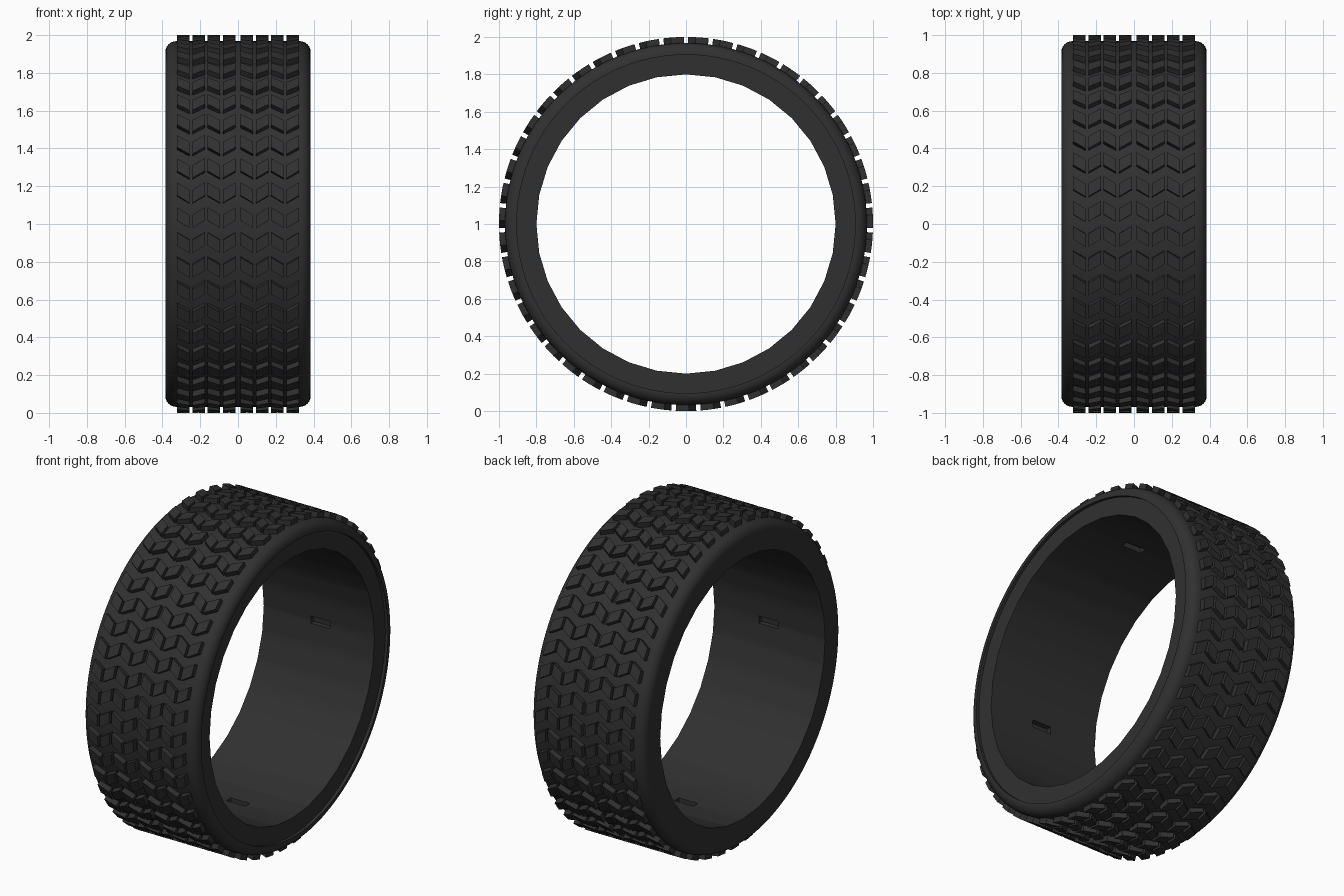
import bpy, bmesh, math
from mathutils import Matrix

if "Cube" in bpy.data.objects:
    bpy.data.objects.remove(bpy.data.objects["Cube"])

rubber = bpy.data.materials.new("black_rubber")
rubber.diffuse_color = (0.03, 0.03, 0.03, 1)
rubber.use_nodes = True
rubber.node_tree.nodes["Principled BSDF"].inputs["Base Color"].default_value = rubber.diffuse_color
C = Matrix.Translation((0, 0, 1))          # wheel centre


def make_object(name, bm):
    bmesh.ops.recalc_face_normals(bm, faces=bm.faces)
    me = bpy.data.meshes.new(name)
    bm.to_mesh(me)
    bm.free()
    me.materials.append(rubber)
    ob = bpy.data.objects.new(name, me)
    bpy.context.collection.objects.link(ob)
    return ob


def lathe(name, profile, seg):
    """Spin a closed (x, radius) profile around the x axis."""
    bm = bmesh.new()
    rings = []
    for i in range(seg):
        a = 2 * math.pi * i / seg
        rings.append([bm.verts.new((x, -r * math.sin(a), 1 + r * math.cos(a)))
                      for x, r in profile])
    n = len(profile)
    for i in range(seg):
        p, q = rings[i], rings[(i + 1) % seg]
        for j in range(n):
            k = (j + 1) % n
            bm.faces.new((p[j], p[k], q[k], q[j]))
    return make_object(name, bm)


# Carcass: rounded shoulders, with a shallow recess in the right sidewall
W, R, F = 0.385, 0.968, 0.058
arc = [(W - F + F * math.sin(t), R - F + F * math.cos(t))
       for t in [math.pi / 2 * i / 6 for i in range(7)]]
profile = [(-x, r) for x, r in reversed(arc)] + arc
profile += [(W, 0.905), (W - 0.018, 0.905), (W - 0.018, 0.70), (-W, 0.70)]
body = lathe("tyre_body", profile, 96)

# Cutter: faceted bore
bm = bmesh.new()
bmesh.ops.create_cone(bm, cap_ends=True, segments=32, radius1=0.8, radius2=0.8,
                      depth=1.2, matrix=C @ Matrix.Rotation(math.pi / 2, 4, 'Y'))
bore = make_object("bore_cutter", bm)

# Cutter: four small slots on the inner wall
bm = bmesh.new()
for i in range(4):
    m = (C @ Matrix.Rotation(i * math.pi / 2, 4, 'X')
         @ Matrix.Translation((0, 0, 0.79)) @ Matrix.Diagonal((0.13, 0.045, 0.08, 1)))
    bmesh.ops.create_cube(bm, size=1, matrix=m)
slots = make_object("slot_cutter", bm)

bpy.context.view_layer.objects.active = body
body.select_set(True)
for cutter in (bore, slots):
    mod = body.modifiers.new("cut", 'BOOLEAN')
    mod.operation, mod.solver, mod.object = 'DIFFERENCE', 'EXACT', cutter
    bpy.ops.object.modifier_apply(modifier=mod.name)
    bpy.data.objects.remove(cutter)
bpy.ops.object.shade_smooth_by_angle(angle=math.radians(30))

# Tread: slanted blocks in eight columns forming zigzag rows
ROWS, SKEW, LENGTH = 47, 0.04, 0.07
COLUMNS = (0.047, 0.128, 0.209, 0.290)
HALF = 0.033
bm = bmesh.new()
for row in range(ROWS):
    mid = 2 * math.pi * (row + 0.5) / ROWS
    for c, cx in enumerate(COLUMNS):
        s = SKEW / 2 * (1 if c % 2 else -1)
        for side in (-1, 1):
            corners = [(cx - HALF, s - LENGTH / 2), (cx + HALF, -s - LENGTH / 2),
                       (cx + HALF, -s + LENGTH / 2), (cx - HALF, s + LENGTH / 2)]
            low, top = [[bm.verts.new((side * x, -r * math.sin(mid + a),
                                       1 + r * math.cos(mid + a)))
                         for x, a in corners] for r in (0.955, 1.0)]
            bm.faces.new(top)
            bm.faces.new(low[::-1])
            for j in range(4):
                k = (j + 1) % 4
                bm.faces.new((low[j], low[k], top[k], top[j]))
make_object("tread_blocks", bm)
